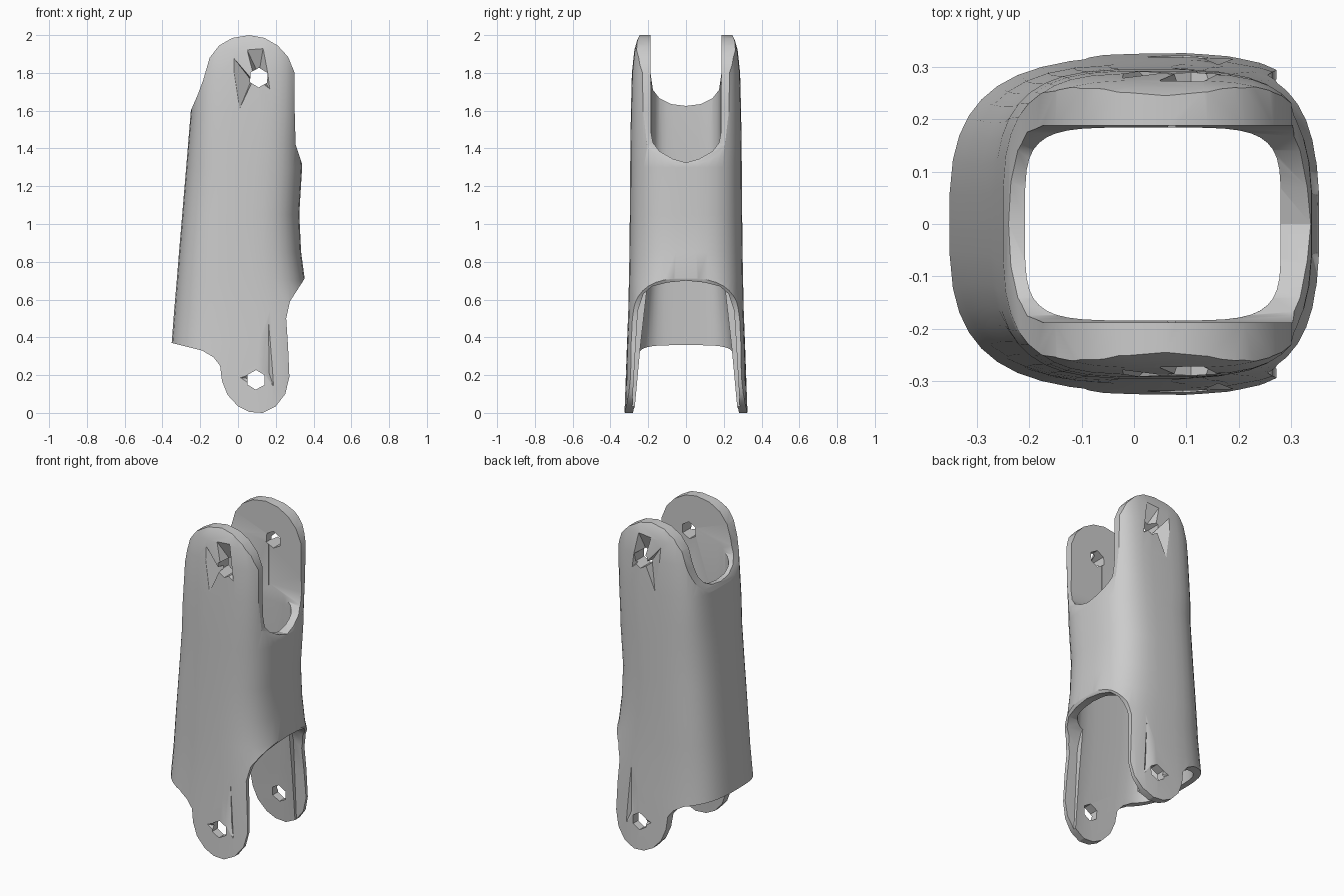
import bpy, bmesh, math

if "Cube" in bpy.data.objects:
    bpy.data.objects.remove(bpy.data.objects["Cube"], do_unlink=True)

grey = bpy.data.materials.new("plain grey")
grey.use_nodes = True
COLOUR = (0.6, 0.6, 0.6, 1)
grey.diffuse_color = COLOUR
grey.node_tree.nodes["Principled BSDF"].inputs["Base Color"].default_value = COLOUR


def finish(name, bm):
    bmesh.ops.recalc_face_normals(bm, faces=bm.faces[:])
    mesh = bpy.data.meshes.new(name)
    bm.to_mesh(mesh)
    bm.free()
    mesh.materials.append(grey)
    obj = bpy.data.objects.new(name, mesh)
    bpy.context.collection.objects.link(obj)
    return obj


def bridge(bm, rings):
    n = len(rings[0])
    for a, b in zip(rings, rings[1:]):
        for i in range(n):
            j = (i + 1) % n
            bm.faces.new((a[i], a[j], b[j], b[i]))
    bm.faces.new(rings[0])
    bm.faces.new(rings[-1])


def loft(name, sections, n=40):
    """Rounded-box sections: z, left x, right x, half depth, squareness."""
    bm = bmesh.new()
    rings = []
    for z, xl, xr, yh, power in sections:
        ring = []
        for i in range(n):
            t = 2 * math.pi * (i + 0.5) / n
            c, s = math.cos(t), math.sin(t)
            x = math.copysign(abs(c) ** (2 / power), c)
            y = math.copysign(abs(s) ** (2 / power), s)
            ring.append(bm.verts.new(((xl + xr) / 2 + x * (xr - xl) / 2, y * yh, z)))
        rings.append(ring)
    bridge(bm, rings)
    return finish(name, bm)


def prism(name, points, axis, lo, hi):
    """Extrude a (horizontal, z) outline along x or y."""
    bm = bmesh.new()
    rings = [[bm.verts.new((d, p, z) if axis == "x" else (p, d, z)) for p, z in points]
             for d in (lo, hi)]
    bridge(bm, rings)
    return finish(name, bm)


def hull(name, points):
    bm = bmesh.new()
    for p in points:
        bm.verts.new(p)
    bmesh.ops.convex_hull(bm, input=bm.verts[:])
    return finish(name, bm)


def cut(target, cutter, operation="DIFFERENCE"):
    mod = target.modifiers.new("cut", "BOOLEAN")
    mod.operation = operation
    mod.solver = "EXACT"
    mod.object = cutter
    bpy.context.view_layer.objects.active = target
    bpy.ops.object.modifier_apply(modifier=mod.name)
    bpy.data.objects.remove(cutter, do_unlink=True)


def u_slot(half):
    """Mirror half an outline across the middle."""
    return half + [(-y, z) for y, z in reversed(half) if y > 0]


# Outer shell
shell = loft("limb_shell", [
    (-0.05, -0.39, 0.42, 0.328, 3.2), (0.37, -0.352, 0.42, 0.313, 3.1),
    (0.55, -0.338, 0.40, 0.306, 3.0), (0.7, -0.325, 0.355, 0.303, 3.0),
    (0.85, -0.313, 0.335, 0.300, 3.0), (1.05, -0.296, 0.325, 0.298, 3.0),
    (1.3, -0.275, 0.34, 0.296, 3.1), (1.42, -0.265, 0.335, 0.295, 3.4),
    (1.6, -0.25, 0.34, 0.292, 3.6), (1.8, -0.235, 0.34, 0.287, 3.8),
    (1.92, -0.225, 0.34, 0.274, 3.8), (1.97, -0.22, 0.34, 0.26, 3.8),
    (2.02, -0.22, 0.34, 0.235, 3.8)])

# Side outline with rounded lugs at both ends
outline = prism("outline", [
    (-0.42, 0.385), (-0.35, 0.37), (-0.27, 0.35), (-0.19, 0.33), (-0.13, 0.295),
    (-0.095, 0.25), (-0.085, 0.17), (-0.055, 0.095), (0.0, 0.035), (0.06, 0.005),
    (0.13, 0.0), (0.2, 0.035), (0.25, 0.1), (0.272, 0.19), (0.265, 0.35),
    (0.255, 0.5), (0.275, 0.59), (0.32, 0.66), (0.352, 0.71), (0.37, 0.8),
    (0.37, 1.2), (0.342, 1.31), (0.305, 1.42), (0.3, 1.6), (0.3, 1.8), (0.265, 1.885),
    (0.21, 1.945), (0.14, 1.985), (0.06, 2.0), (-0.03, 1.985), (-0.1, 1.945),
    (-0.15, 1.88), (-0.185, 1.76), (-0.215, 1.68), (-0.25, 1.6), (-0.42, 1.5)],
    "y", -0.6, 0.6)
cut(shell, outline, "INTERSECT")

# Hollow interior, flaring towards the bottom
cut(shell, loft("hollow", [
    (-0.2, -0.34, 0.34, 0.295, 4), (0.0, -0.33, 0.34, 0.283, 4),
    (0.35, -0.305, 0.33, 0.25, 4), (0.65, -0.28, 0.30, 0.215, 4.5),
    (1.0, -0.25, 0.28, 0.19, 5), (1.4, -0.215, 0.28, 0.184, 5),
    (2.2, -0.19, 0.29, 0.184, 5)]))

# Open slots between the lugs: upper left side, upper right side, lower arch
cut(shell, prism("slot_upper_back", u_slot(
    [(0, 1.625), (0.08, 1.635), (0.14, 1.665), (0.175, 1.71), (0.188, 1.8), (0.188, 2.3)]),
    "x", -0.6, 0.1))
cut(shell, prism("slot_upper_front", u_slot(
    [(0, 1.325), (0.07, 1.345), (0.14, 1.385), (0.175, 1.43), (0.188, 1.5), (0.188, 2.3)]),
    "x", 0.08, 0.6))
cut(shell, prism("slot_lower", u_slot(
    [(0, 0.70), (0.1, 0.69), (0.18, 0.67), (0.225, 0.63), (0.255, 0.54), (0.267, 0.35),
     (0.287, 0.0), (0.29, -0.3)]),
    "x", 0.2, 0.6))

# Pivot holes and the faceted dents around them, front and rear
HOLES = {"upper": (0.11, 1.775), "lower": (0.095, 0.175)}
for label, (hx, hz) in HOLES.items():
    pts = [(hx + 0.052 * math.cos(k * math.pi / 3 + 0.5),
            hz + 0.052 * math.sin(k * math.pi / 3 + 0.5)) for k in range(6)]
    cut(shell, prism(label + "_hole", pts, "y", -0.6, 0.6))
for s in (-1, 1):
    cut(shell, hull("upper_left_dent", [
        (-0.055, s * 0.295, 1.92), (0.0, s * 0.3, 1.59), (0.08, s * 0.3, 1.76),
        (0.07, s * 0.23, 1.76)]))
    cut(shell, hull("upper_top_dent", [
        (0.03, s * 0.29, 1.96), (0.14, s * 0.29, 1.975), (0.18, s * 0.3, 1.7),
        (0.08, s * 0.3, 1.78), (0.11, s * 0.215, 1.79)]))
    cut(shell, hull("lower_groove", [
        (0.157, s * 0.31, 0.73), (0.10, s * 0.335, 0.23), (0.215, s * 0.335, 0.06),
        (0.165, s * 0.296, 0.21)]))
    cut(shell, hull("lower_dent", [
        (-0.03, s * 0.335, 0.19), (0.1, s * 0.335, 0.24), (0.08, s * 0.335, 0.12),
        (0.08, s * 0.295, 0.18)]))

# Shading
bpy.ops.object.select_all(action="DESELECT")
shell.select_set(True)
bpy.context.view_layer.objects.active = shell
bpy.ops.object.shade_smooth_by_angle(angle=math.radians(30))
